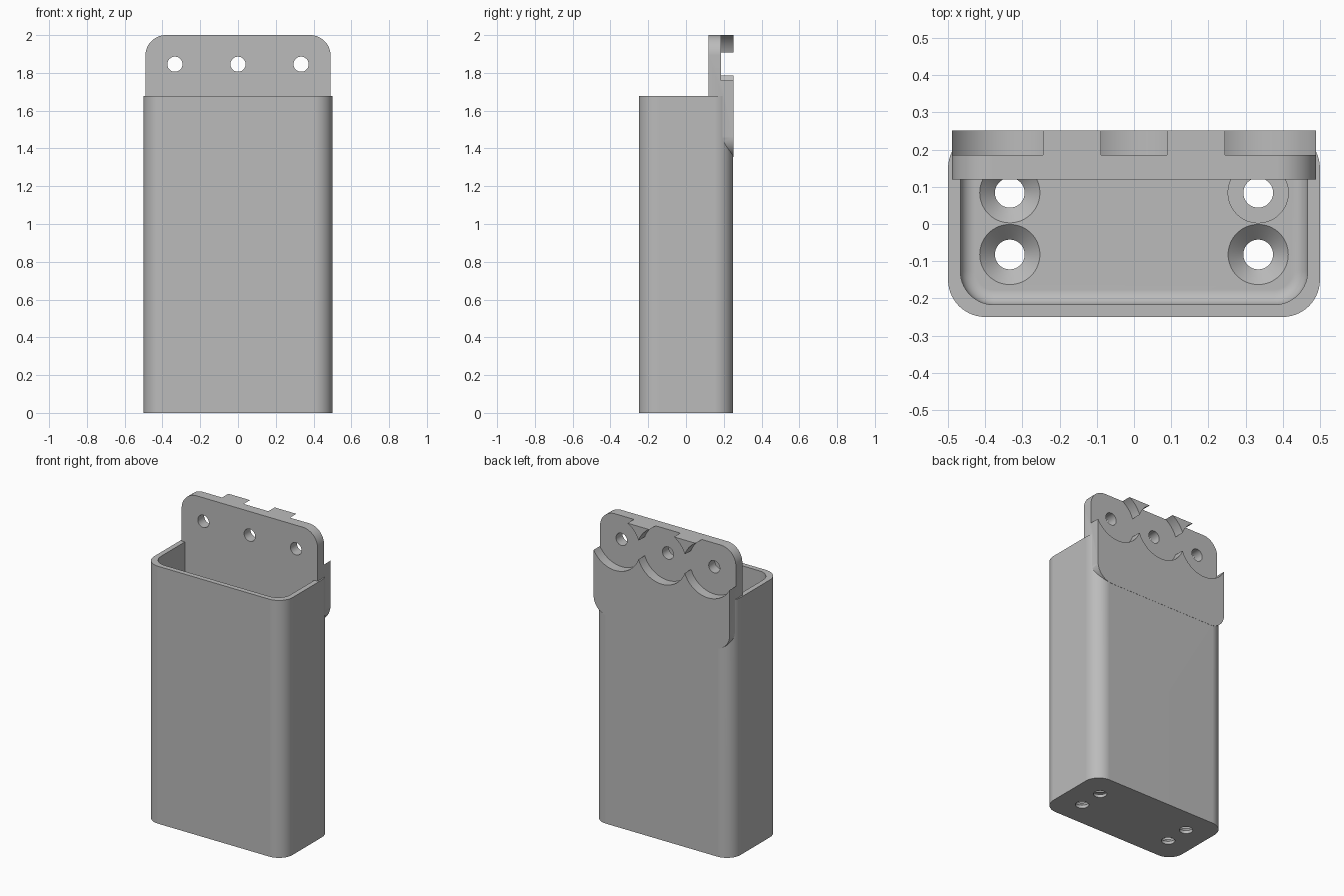
import bpy, bmesh, math
from mathutils import Matrix, Vector

default = bpy.data.objects.get("Cube")
if default:
    bpy.data.objects.remove(default, do_unlink=True)

grey = bpy.data.materials.new("plain_grey")
grey.use_nodes = True
COLOUR = (0.5, 0.5, 0.5, 1)
grey.diffuse_color = COLOUR
grey.node_tree.nodes["Principled BSDF"].inputs["Base Color"].default_value = COLOUR


def add_object(name, bm):
    mesh = bpy.data.meshes.new(name)
    bmesh.ops.recalc_face_normals(bm, faces=bm.faces)
    bm.to_mesh(mesh)
    bm.free()
    mesh.materials.append(grey)
    obj = bpy.data.objects.new(name, mesh)
    bpy.context.collection.objects.link(obj)
    return obj


def rounded_block(name, low, high, radius, axis, floor_fillet=0):
    """Box between two corners, with the edges along one axis rounded."""
    low, high = Vector(low), Vector(high)
    bm = bmesh.new()
    bmesh.ops.create_cube(bm, size=1)
    size = high - low
    for v in bm.verts:
        v.co = (low + high) / 2 + Vector(a * b for a, b in zip(v.co, size))
    edges = [e for e in bm.edges
             if abs(e.verts[0].co[axis] - e.verts[1].co[axis]) > 1e-4]
    bmesh.ops.bevel(bm, geom=edges, offset=radius, segments=14,
                    profile=0.5, affect='EDGES')
    if floor_fillet:
        edges = [e for e in bm.edges
                 if all(v.co.z < low.z + 1e-4 for v in e.verts)]
        bmesh.ops.bevel(bm, geom=edges, offset=floor_fillet, segments=8,
                        profile=0.5, affect='EDGES')
    return add_object(name, bm)


def round_cutter(name, centre, r1, r2, depth, along_y=False):
    bm = bmesh.new()
    matrix = Matrix.Translation(centre)
    if along_y:
        matrix = matrix @ Matrix.Rotation(math.pi / 2, 4, 'X')
    bmesh.ops.create_cone(bm, cap_ends=True, segments=64, radius1=r1,
                          radius2=r2, depth=depth, matrix=matrix)
    return add_object(name, bm)


def combine(target, other, operation):
    other.hide_render = True
    mod = target.modifiers.new("combine", 'BOOLEAN')
    mod.object, mod.operation, mod.solver = other, operation, 'EXACT'
    bpy.context.view_layer.objects.active = target
    bpy.ops.object.modifier_apply(modifier=mod.name)
    bpy.data.objects.remove(other, do_unlink=True)


# Open-topped bin with rounded corners and a filleted floor
RIM, FLOOR, WALL = 1.677, 0.06, 0.033
holder = rounded_block("wall_holder", (-0.5, -0.25, 0), (0.5, 0.25, RIM), 0.1, 2)
cavity = rounded_block("cavity", (-0.5 + WALL, -0.25 + WALL, FLOOR),
                       (0.5 - WALL, 0.25 - WALL, 2.2), 0.09, 2, 0.04)
combine(holder, cavity, 'DIFFERENCE')

# Mounting plate through the back wall
BACK = 0.251
plate = rounded_block("mounting_plate", (-0.49, 0.12, 1.355),
                      (0.49, BACK, 2.0), 0.108, 1)
combine(holder, plate, 'UNION')

# Mounting holes with wide recesses on the back
for x in (-0.334, 0, 0.334):
    recess = round_cutter("recess", (x, 0.186 + 0.1, 1.846), 0.178, 0.178, 0.2, True)
    combine(holder, recess, 'DIFFERENCE')
    hole = round_cutter("plate_hole", (x, 0.15, 1.846), 0.04, 0.04, 0.3, True)
    combine(holder, hole, 'DIFFERENCE')

# Countersunk drain holes in the floor
for x in (-0.334, 0.334):
    for y in (-0.082, 0.084):
        hole = round_cutter("floor_hole", (x, y, 0), 0.04, 0.04, 0.3)
        combine(holder, hole, 'DIFFERENCE')
        sink = round_cutter("countersink", (x, y, FLOOR - 0.02), 0.04, 0.081, 0.0402)
        combine(holder, sink, 'DIFFERENCE')

# Smooth curves, crisp edges
bpy.ops.object.select_all(action='DESELECT')
holder.select_set(True)
bpy.context.view_layer.objects.active = holder
bpy.ops.object.shade_smooth_by_angle(angle=math.radians(30))
weighted = holder.modifiers.new("flat_sides", 'WEIGHTED_NORMAL')
weighted.keep_sharp = True
